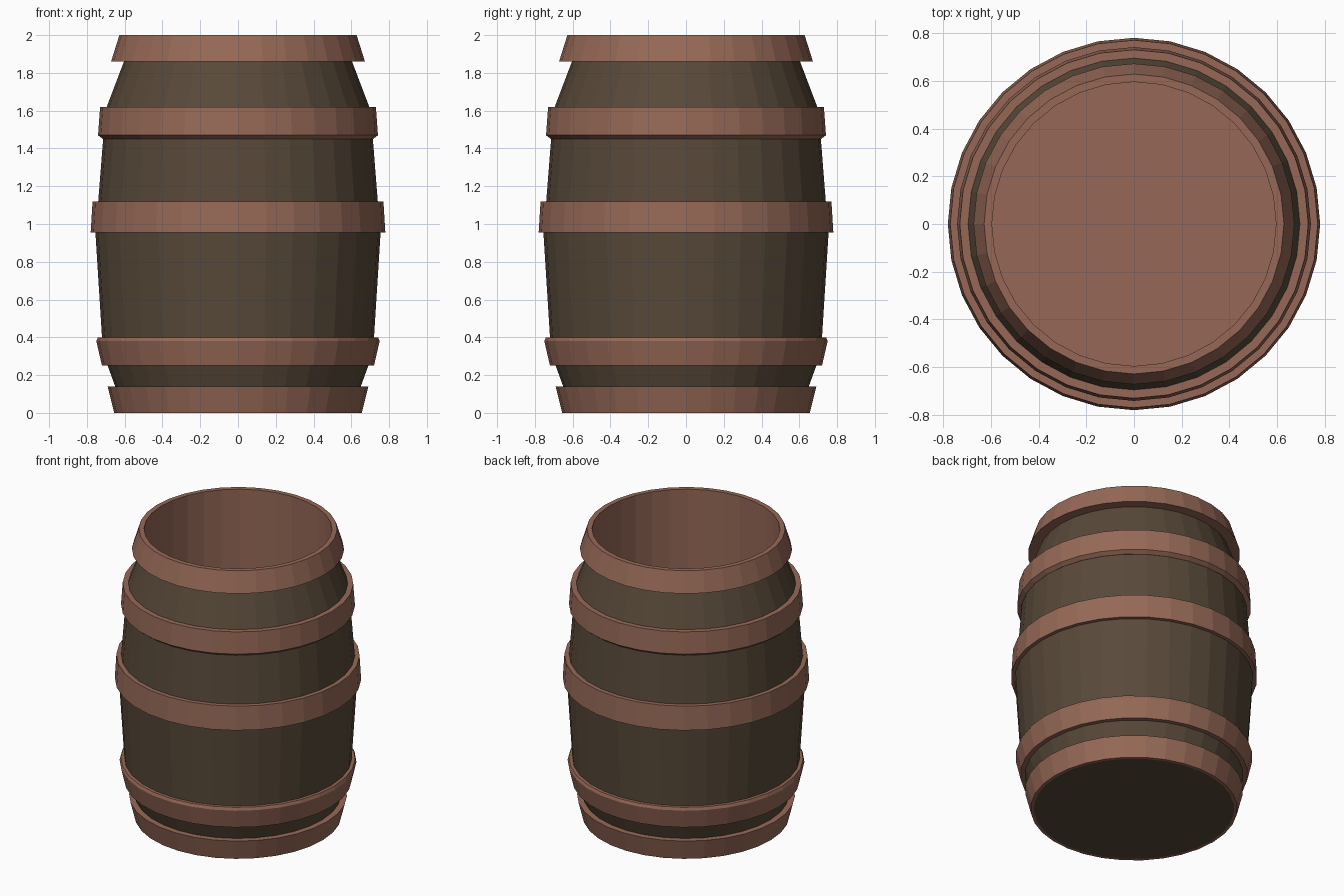
import bpy, bmesh, math

if "Cube" in bpy.data.objects:
    bpy.data.objects.remove(bpy.data.objects["Cube"])

SIDES = 32


def material(name, rgb):
    m = bpy.data.materials.new(name)
    m.diffuse_color = (*rgb, 1)
    m.use_nodes = True
    m.node_tree.nodes["Principled BSDF"].inputs["Base Color"].default_value = m.diffuse_color
    return m


dark_wood = material("dark wood", (0.098, 0.067, 0.041))
brown = material("reddish brown", (0.305, 0.141, 0.095))


def lathe(name, profile, mat, closed=False):
    """Spin a (radius, z) profile, listed so that its faces point outward."""
    bm = bmesh.new()
    rings = []
    for r, z in profile:
        if r == 0:
            rings.append([bm.verts.new((0, 0, z))] * SIDES)
        else:
            rings.append([bm.verts.new((r * math.cos(a), r * math.sin(a), z))
                          for a in (2 * math.pi * i / SIDES for i in range(SIDES))])
    pairs = list(zip(rings, rings[1:]))
    if closed:
        pairs.append((rings[-1], rings[0]))
    for lo, hi in pairs:
        for i in range(SIDES):
            j = (i + 1) % SIDES
            # dict.fromkeys drops the repeated centre vertex
            bm.faces.new(list(dict.fromkeys((lo[i], lo[j], hi[j], hi[i]))))
    mesh = bpy.data.meshes.new(name)
    bm.to_mesh(mesh)
    bm.free()
    mesh.materials.append(mat)
    ob = bpy.data.objects.new(name, mesh)
    bpy.context.collection.objects.link(ob)
    return ob


# Bulging staves with the underside
lathe("barrel_body", [(0, 0), (0.635, 0), (0.65, 0.14), (0.69, 0.25), (0.72, 0.40),
                      (0.755, 0.955), (0.74, 1.12), (0.714, 1.45), (0.695, 1.62),
                      (0.604, 1.86), (0.60, 1.92)], dark_wood)

# Open interior: straight wall and floor
lathe("barrel_interior", [(0.595, 2.0), (0.595, 0.1), (0, 0.1)], brown)

# Hoops, bottom to top: closed cross-sections
hoops = {
    "bottom_hoop": [(0.635, 0), (0.655, 0), (0.69, 0.14), (0.64, 0.14)],
    "lower_hoop": [(0.68, 0.25), (0.72, 0.25), (0.75, 0.38), (0.742, 0.40), (0.71, 0.40)],
    "middle_hoop": [(0.735, 0.955), (0.78, 0.955), (0.77, 1.12), (0.73, 1.12)],
    "upper_hoop": [(0.70, 1.45), (0.715, 1.45), (0.741, 1.47), (0.73, 1.62), (0.68, 1.62)],
    "top_hoop": [(0.596, 1.86), (0.672, 1.86), (0.628, 2.0), (0.595, 2.0)],
}
for name, section in hoops.items():
    lathe(name, section, brown, closed=True)
